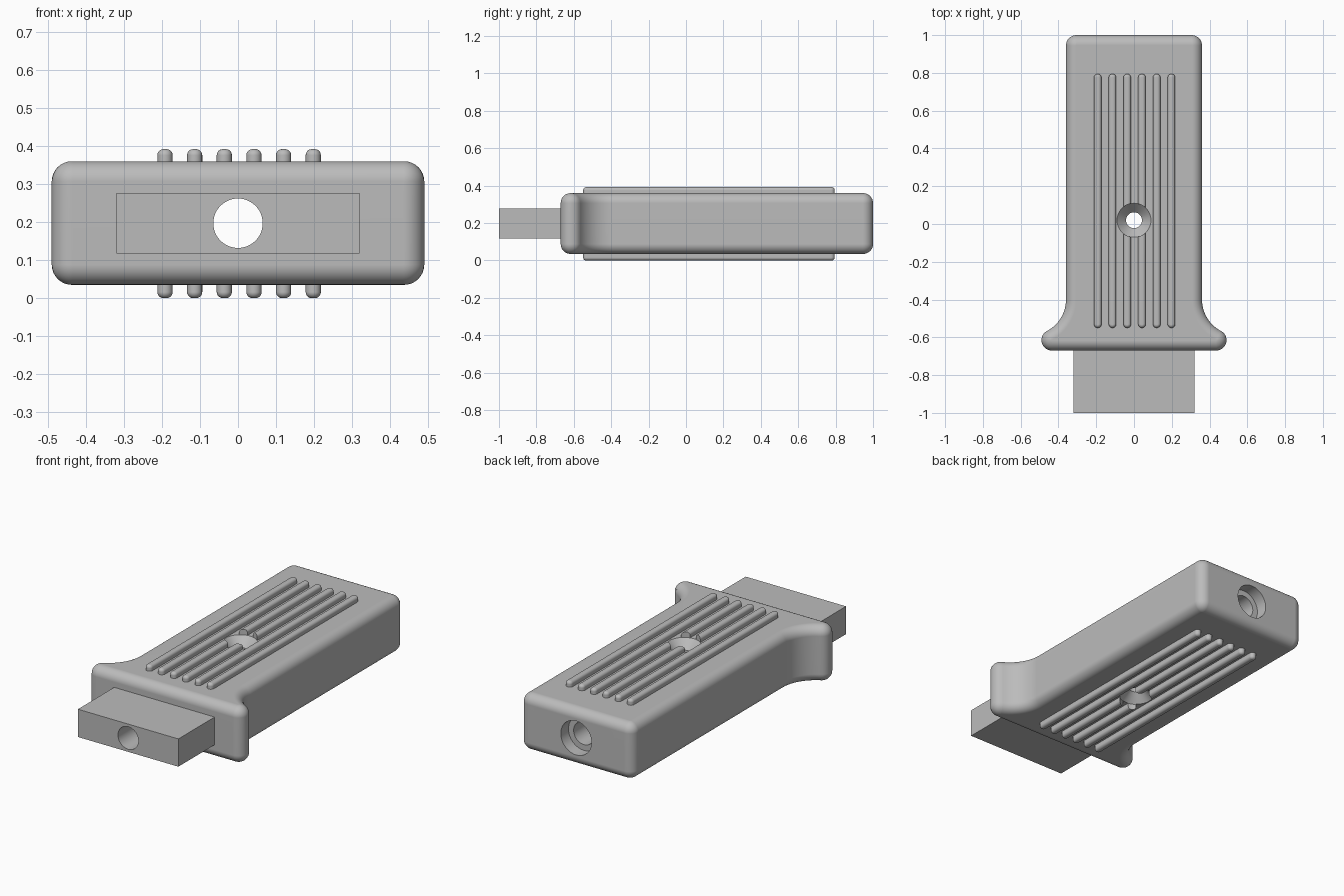
import bpy, bmesh, math

old = bpy.data.objects.get("Cube")
if old:
    bpy.data.objects.remove(old, do_unlink=True)

grey = bpy.data.materials.new("plain grey")
grey.use_nodes = True
COLOUR = (0.5, 0.5, 0.5, 1)
grey.diffuse_color = COLOUR
grey.node_tree.nodes["Principled BSDF"].inputs["Base Color"].default_value = COLOUR

MID = 0.197          # height of the bore axis
HOLE_Y = 0.02        # position of the screw hole


def make(name, bm):
    bmesh.ops.recalc_face_normals(bm, faces=bm.faces)
    mesh = bpy.data.meshes.new(name)
    bm.to_mesh(mesh)
    bm.free()
    mesh.materials.append(grey)
    obj = bpy.data.objects.new(name, mesh)
    bpy.context.collection.objects.link(obj)
    return obj


def skin(bm, rings):
    """Bridge equal rings of points and cap both ends."""
    loops = [[bm.verts.new(p) for p in ring] for ring in rings]
    n = len(loops[0])
    for a, b in zip(loops, loops[1:]):
        for i in range(n):
            j = (i + 1) % n
            bm.faces.new((a[i], a[j], b[j], b[i]))
    bm.faces.new(loops[0])
    bm.faces.new(loops[-1])


def arc(cx, cy, r, start, end, n):
    angles = [math.radians(start + (end - start) * i / n) for i in range(n + 1)]
    return [(cx + r * math.cos(a), cy + r * math.sin(a)) for a in angles]


def pillow(bm, outline, z0, z1, r, n):
    """Extrude an outline with rounded rims; outline(d) is the shape inset by d."""
    turns = [math.pi / 2 * i / n for i in range(n + 1)]
    steps = [(r * (1 - math.sin(t)), z0 + r * (1 - math.cos(t))) for t in turns]
    steps += [(d, z0 + z1 - z) for d, z in reversed(steps)]
    skin(bm, [[(x, y, z) for x, y in outline(d)] for d, z in steps])


def body_outline(d):
    # rounded back corner, concave flare, rounded lip
    flare = math.degrees(math.atan2(0.215, 0.113))
    half = arc(0.305, 0.945, 0.055 - d, 90, 0, 8)
    half += arc(0.548, -0.4, 0.188 + d, 180, 180 + flare, 12)
    half += arc(0.435, -0.615, 0.055 - d, flare, -90, 12)
    return half + [(-x, y) for x, y in reversed(half)]


def rib_outline(x):
    return lambda d: (arc(x, 0.775, 0.02 - d, 0, 180, 10)
                      + arc(x, -0.53, 0.02 - d, 180, 360, 10))


def cutter(name, profile, place):
    """Revolve (radius, distance) pairs; place maps a local point to the model."""
    bm = bmesh.new()
    skin(bm, [[place(x, y, h) for x, y in arc(0, 0, r, 0, 360, 48)[:-1]]
              for r, h in profile])
    obj = make(name, bm)
    obj.hide_render = True
    return obj


# Handle body
bm = bmesh.new()
pillow(bm, body_outline, 0.035, 0.36, 0.053, 8)
body = make("handle_body", bm)

# Tang block at the front
bm = bmesh.new()
skin(bm, [[(x, y, z) for x, z in ((-0.32, 0.117), (0.32, 0.117), (0.32, 0.277), (-0.32, 0.277))]
          for y in (-1, -0.66)])
tang = make("front_tang", bm)

# Grip ribs on both faces
ribs = []
for name, z0, z1 in (("top_ribs", 0.325, 0.392), ("bottom_ribs", 0.0, 0.067)):
    bm = bmesh.new()
    for i in range(6):
        pillow(bm, rib_outline(0.003 + 0.078 * (i - 2.5)), z0, z1, 0.016, 5)
    ribs.append(make(name, bm))

# Lengthwise bore with a counterbore at the back
bore = cutter("bore_cutter",
              [(0.065, -1.2), (0.065, 0.93), (0.098, 0.93), (0.098, 1.2)],
              lambda x, y, h: (x, h, MID + y))

# Screw hole countersunk on both faces
sink = [(0.042, 0.112), (0.09, 0.163), (0.09, 0.3)]
screw = cutter("screw_cutter",
               [(r, -h) for r, h in reversed(sink)] + sink,
               lambda x, y, h: (x, HOLE_Y + y, MID + h))

for obj, tools in ((body, (bore, screw)), (tang, (bore,)),
                   (ribs[0], (screw,)), (ribs[1], (screw,))):
    bpy.ops.object.select_all(action='DESELECT')
    obj.select_set(True)
    bpy.context.view_layer.objects.active = obj
    for tool in tools:
        mod = obj.modifiers.new("cut", 'BOOLEAN')
        mod.operation = 'DIFFERENCE'
        mod.solver = 'EXACT'
        mod.object = tool
        bpy.ops.object.modifier_apply(modifier=mod.name)
    bpy.ops.object.shade_smooth_by_angle(angle=math.radians(30))
    weighted = obj.modifiers.new("even_normals", 'WEIGHTED_NORMAL')
    weighted.keep_sharp = True

for tool in (bore, screw):
    bpy.data.objects.remove(tool, do_unlink=True)
